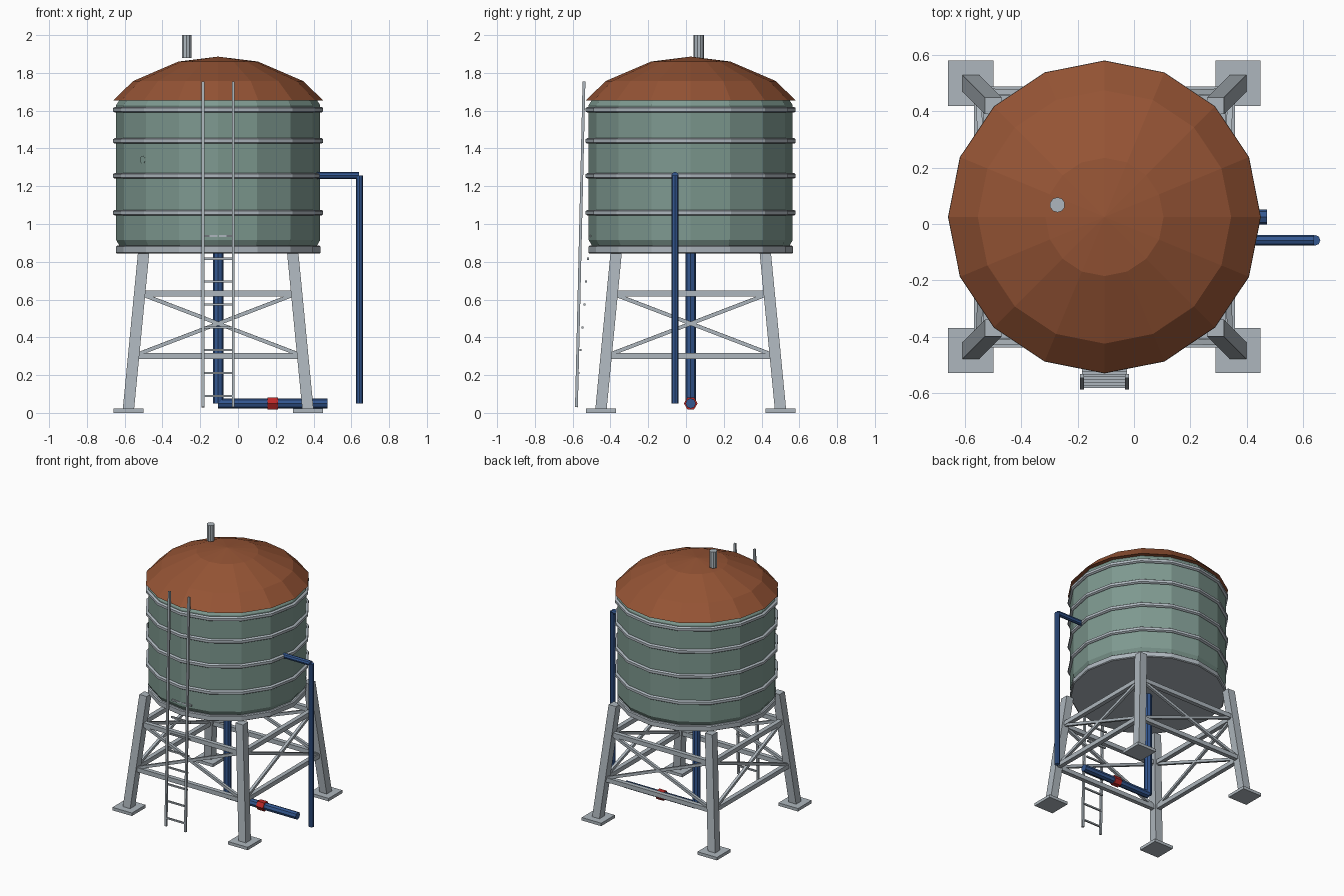
import bpy, math
from mathutils import Vector, Matrix

if "Cube" in bpy.data.objects:
    bpy.data.objects.remove(bpy.data.objects["Cube"])

CX, CY = -0.105, 0.025  # tank axis


def mat(name, rgb):
    m = bpy.data.materials.new(name)
    m.diffuse_color = (*rgb, 1)
    m.use_nodes = True
    m.node_tree.nodes["Principled BSDF"].inputs["Base Color"].default_value = m.diffuse_color
    return m


GREEN = mat("tank_green", (0.21, 0.32, 0.28))
RUST = mat("roof_rust", (0.30, 0.088, 0.035))
BLUE = mat("pipe_blue", (0.033, 0.095, 0.28))
RED = mat("valve_red", (0.50, 0.02, 0.02))
STEEL = mat("steel", (0.42, 0.47, 0.51))


def mesh(name, verts, faces, m=STEEL):
    me = bpy.data.meshes.new(name)
    me.from_pydata(verts, [], faces)
    me.update()
    ob = bpy.data.objects.new(name, me)
    bpy.context.collection.objects.link(ob)
    me.materials.append(m)
    return ob


def lathe(name, profile, m=STEEL, n=16, closed=False):
    """Spin (radius, z) points, listed bottom to top, about the tank axis."""
    k = len(profile)
    verts = [(CX + r * math.cos(2 * math.pi * i / n),
              CY + r * math.sin(2 * math.pi * i / n), z)
             for r, z in profile for i in range(n)]
    faces = []
    for j in range(k if closed else k - 1):
        a, b = j * n, (j + 1) % k * n
        for i in range(n):
            i2 = (i + 1) % n
            faces.append((a + i, a + i2, b + i2, b + i))
    if not closed:
        faces += [tuple(reversed(range(n))), tuple(range((k - 1) * n, k * n))]
    return mesh(name, verts, faces, m)


def rod(name, p, q, r, m=STEEL, n=8, twist=0):
    """Round bar from p to q."""
    p, q = Vector(p), Vector(q)
    d = q - p
    bpy.ops.mesh.primitive_cylinder_add(vertices=n, radius=r, depth=d.length)
    ob = bpy.context.object
    ob.name = name
    turn = d.to_track_quat('Z', 'Y').to_matrix().to_4x4() @ Matrix.Rotation(math.radians(twist), 4, 'Z')
    ob.matrix_world = Matrix.Translation((p + q) / 2) @ turn
    ob.data.materials.append(m)
    return ob


def beam(name, p, q, w):
    """Square bar from p to q, kept level."""
    p, q = Vector(p), Vector(q)
    d = (q - p).normalized()
    side = d.cross(Vector((0, 0, 1))).normalized() * w / 2
    up = side.normalized().cross(d) * w / 2
    v = [c + a * side + b * up for c in (p, q) for a, b in SQUARE]
    return mesh(name, v, BOX)


BOX = [(3, 2, 1, 0), (4, 5, 6, 7), (0, 1, 5, 4), (1, 2, 6, 5), (2, 3, 7, 6), (3, 0, 4, 7)]
SQUARE = ((-1, -1), (1, -1), (1, 1), (-1, 1))

# Tank, roof, platform and hoops
lathe("tank_body", [(0.52, 0.88), (0.54, 0.915), (0.54, 1.63), (0.52, 1.66)], GREEN)
lathe("tank_platform", [(0.535, 0.843), (0.542, 0.848), (0.542, 0.88), (0.535, 0.885)])
lathe("roof", [(0.555, 1.655), (0.45, 1.757), (0.21, 1.86), (0.001, 1.886)], RUST)
for i, z in enumerate((1.06, 1.255, 1.44, 1.605)):
    lathe(f"hoop_{i + 1}", [(0.53, z - 0.015), (0.547, z - 0.015), (0.556, z - 0.009),
                            (0.556, z + 0.009), (0.547, z + 0.015), (0.53, z + 0.015)], closed=True)

# Roof vent and small wall gauge
rod("roof_vent", (-0.272, 0.068, 1.88), (-0.272, 0.068, 2.0), 0.027, n=10)
a = math.radians(222)
rod("wall_gauge", (CX + 0.50 * math.cos(a), CY + 0.50 * math.sin(a), 1.34),
    (CX + 0.539 * math.cos(a), CY + 0.539 * math.sin(a), 1.34), 0.02, GREEN, n=12)


# Splayed legs with foot plates
def leg_point(sx, sy, z):
    o = 0.475 - 0.08 * (z - 0.02) / 0.825
    return Vector((CX + sx * o, CY + sy * o, z))


for i, (sx, sy) in enumerate(SQUARE):
    v = [leg_point(sx, sy, z) + Vector((0.03 * a, 0.03 * b, 0)) for z in (0.015, 0.845) for a, b in SQUARE]
    mesh(f"leg_{i + 1}", v, BOX)
    c = leg_point(sx, sy, 0.02)
    mesh(f"foot_plate_{i + 1}", [(c.x + 0.08 * a, c.y + 0.08 * b, z) for z in (0.0, 0.022) for a, b in SQUARE], BOX)

# Rails and cross bracing on each side
for i in range(4):
    s, t = SQUARE[i], SQUARE[(i + 1) % 4]
    lo, hi = 0.302, 0.632
    for z, tag in ((lo, "lower"), (hi, "upper")):
        beam(f"{tag}_rail_{i + 1}", leg_point(*s, z), leg_point(*t, z), 0.032)
    beam(f"brace_a_{i + 1}", leg_point(*s, lo), leg_point(*t, hi), 0.02)
    beam(f"brace_b_{i + 1}", leg_point(*t, lo), leg_point(*s, hi), 0.02)

# Outlet pipe with hexagonal valve
rod("outlet_riser", (CX, CY, 0.05), (CX, CY, 0.86), 0.027, BLUE)
rod("outlet_pipe", (CX, CY, 0.05), (0.473, CY, 0.05), 0.027, BLUE)
rod("valve", (0.155, CY, 0.05), (0.212, CY, 0.05), 0.036, RED, n=6, twist=30)

# Overflow pipe
rod("overflow_arm", (0.40, -0.058, 1.257), (0.64, -0.058, 1.257), 0.019, BLUE)
rod("overflow_drop", (0.643, -0.058, 0.05), (0.643, -0.058, 1.257), 0.019, BLUE)

# Ladder
for s in (-1, 1):
    x = CX + s * 0.08
    beam("ladder_rail_" + ("left" if s < 0 else "right"), (x, -0.58, 0.03), (x, -0.54, 1.755), 0.015)
for i in range(8):
    z = 0.09 + 0.121 * i
    y = -0.578 + 0.082 * (z - 0.09)
    beam(f"ladder_rung_{i + 1}", (CX - 0.08, y, z), (CX + 0.08, y, z), 0.011)
